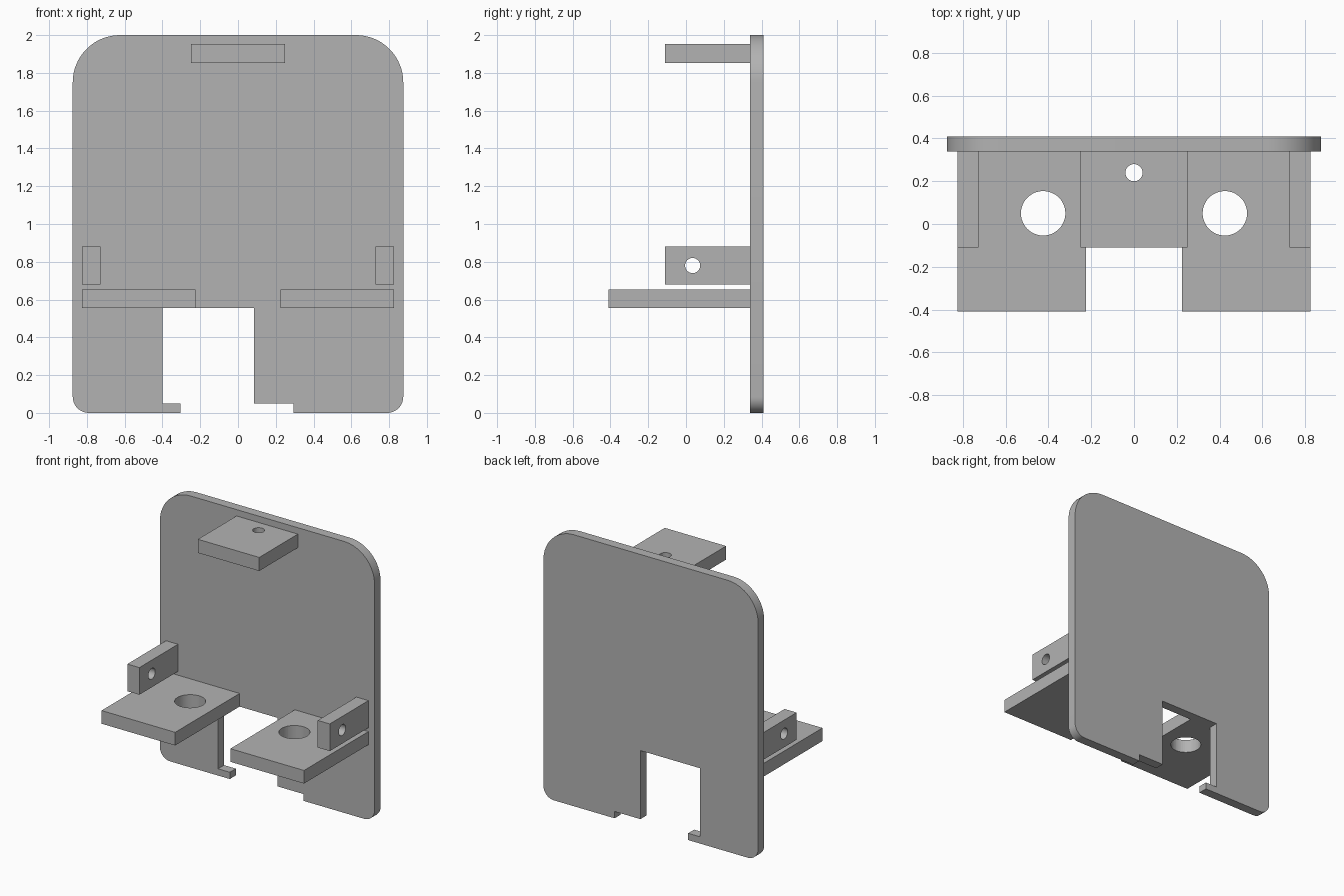
import bpy, bmesh
from math import cos, sin, pi, radians
from mathutils import Matrix

cube = bpy.data.objects.get("Cube")
if cube:
    bpy.data.objects.remove(cube, do_unlink=True)

grey = bpy.data.materials.new("plain grey")
grey.use_nodes = True
colour = (0.45, 0.45, 0.45, 1)
grey.diffuse_color = colour
grey.node_tree.nodes["Principled BSDF"].inputs["Base Color"].default_value = colour

FRONT, BACK = 0.34, 0.41  # faces of the upright plate


def make_object(name, bm):
    bmesh.ops.recalc_face_normals(bm, faces=bm.faces)
    mesh = bpy.data.meshes.new(name)
    bm.to_mesh(mesh)
    bm.free()
    mesh.materials.append(grey)
    obj = bpy.data.objects.new(name, mesh)
    bpy.context.collection.objects.link(obj)
    return obj


def smooth(obj):
    bpy.ops.object.select_all(action='DESELECT')
    obj.select_set(True)
    bpy.context.view_layer.objects.active = obj
    bpy.ops.object.shade_smooth_by_angle(angle=radians(30))


def arc(cx, cz, r, start, steps=16):
    """Quarter circle, counter-clockwise from the start angle."""
    angles = [start + pi / 2 * i / steps for i in range(steps + 1)]
    return [(cx + r * cos(a), cz + r * sin(a)) for a in angles]


def drilled_block(name, low, high, hole, radius, axis):
    """Box between two corners with a round hole along the given axis."""
    bm = bmesh.new()
    bmesh.ops.create_cube(bm, size=1)
    for v in bm.verts:
        v.co = [l if c < 0 else h for c, l, h in zip(v.co, low, high)]
    block = make_object(name, bm)

    bm = bmesh.new()
    turn = Matrix.Rotation(pi / 2, 4, 'Y') if axis == 'X' else Matrix()
    bmesh.ops.create_cone(bm, cap_ends=True, segments=48, radius1=radius,
                          radius2=radius, depth=0.5,
                          matrix=Matrix.Translation(hole) @ turn)
    cutter = make_object(name + "_cutter", bm)
    cutter.hide_render = True

    smooth(block)
    cut = block.modifiers.new("hole", 'BOOLEAN')
    cut.operation = 'DIFFERENCE'
    cut.solver = 'EXACT'
    cut.object = cutter
    bpy.ops.object.modifier_apply(modifier=cut.name)
    bpy.data.objects.remove(cutter, do_unlink=True)
    smooth(block)


# Upright plate: rounded outline with a stepped opening at the bottom
side, top_r, foot_r = 0.875, 0.25, 0.085
outline = [(0.295, 0)]
outline += arc(side - foot_r, foot_r, foot_r, -pi / 2, 10)
outline += arc(side - top_r, 2 - top_r, top_r, 0)
outline += arc(-side + top_r, 2 - top_r, top_r, pi / 2)
outline += arc(-side + foot_r, foot_r, foot_r, pi, 10)
outline += [(-0.305, 0), (-0.305, 0.05), (-0.4, 0.05), (-0.4, 0.555),
            (0.085, 0.555), (0.085, 0.05), (0.295, 0.05)]
bm = bmesh.new()
face = bm.faces.new([bm.verts.new((x, FRONT, z)) for x, z in outline])
extruded = bmesh.ops.extrude_face_region(bm, geom=[face], use_keep_orig=True)
for v in extruded["geom"]:
    if isinstance(v, bmesh.types.BMVert):
        v.co.y = BACK
smooth(make_object("back_plate", bm))

# Shelves and upright tabs, one of each per side
for label, s in (("left", 1), ("right", -1)):
    inner, tab, outer = 0.225 * s, 0.727 * s, 0.825 * s
    drilled_block(label + "_shelf",
                  (min(inner, outer), -0.41, 0.555), (max(inner, outer), FRONT, 0.652),
                  (0.425 * s, 0.05, 0.6), 0.104, 'Z')
    drilled_block(label + "_tab",
                  (min(tab, outer), -0.11, 0.68), (max(tab, outer), FRONT, 0.88),
                  (0.776 * s, 0.035, 0.78), 0.04, 'X')

# Upper ledge
drilled_block("top_ledge", (-0.25, -0.11, 1.853), (0.25, FRONT, 1.953),
              (0, 0.24, 1.9), 0.04, 'Z')
